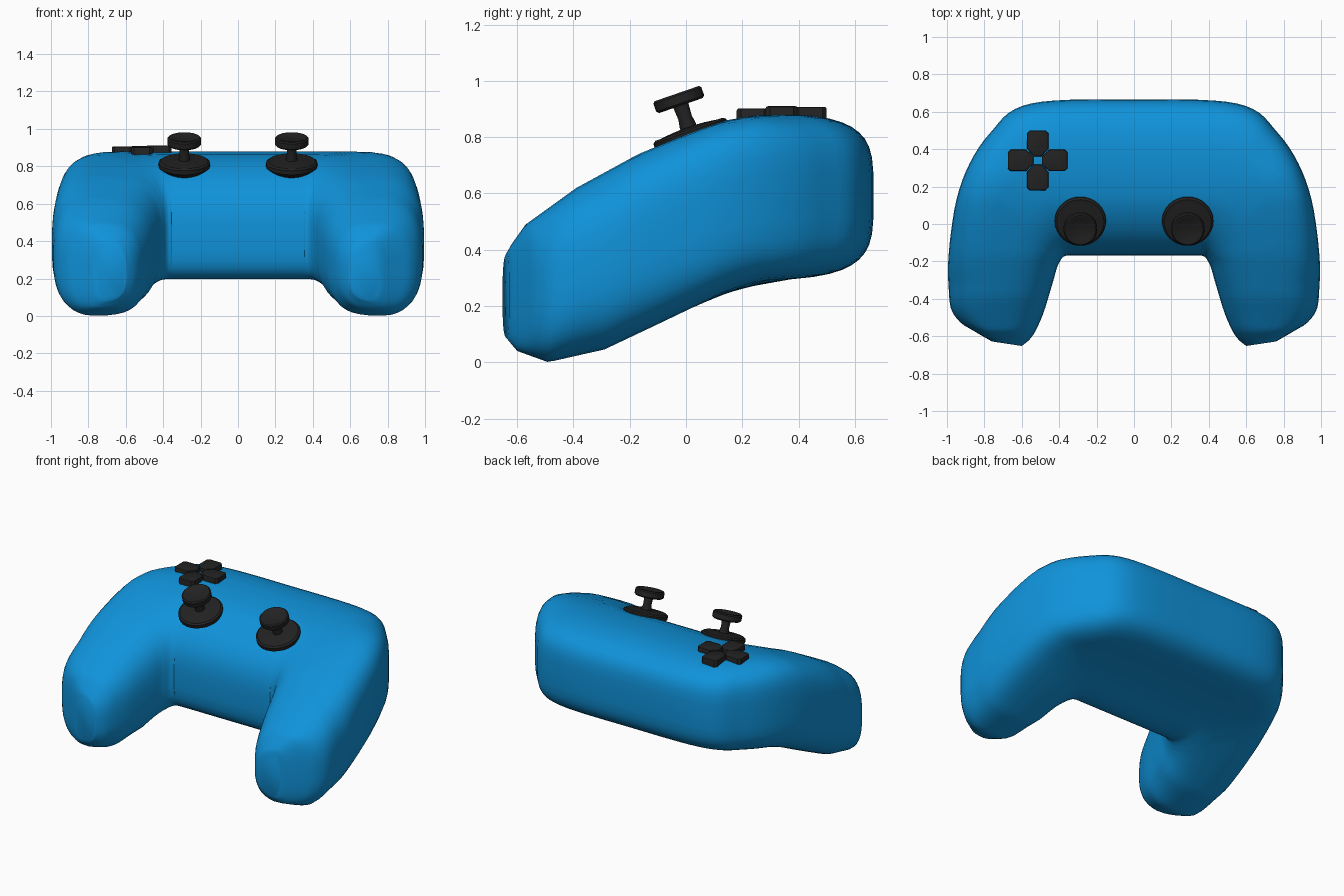
import bpy, bmesh, math
from mathutils import Matrix, Vector

if "Cube" in bpy.data.objects:
    bpy.data.objects.remove(bpy.data.objects["Cube"])


def material(name, rgb):
    m = bpy.data.materials.new(name)
    m.diffuse_color = (*rgb, 1)
    m.use_nodes = True
    m.node_tree.nodes["Principled BSDF"].inputs["Base Color"].default_value = m.diffuse_color
    return m


blue = material("bright blue plastic", (0.005, 0.29, 0.70))
black = material("black rubber", (0.016, 0.016, 0.016))


def finish(bm, name, mat, angle=None):
    bmesh.ops.recalc_face_normals(bm, faces=bm.faces)
    me = bpy.data.meshes.new(name)
    bm.to_mesh(me)
    bm.free()
    me.materials.append(mat)
    ob = bpy.data.objects.new(name, me)
    bpy.context.collection.objects.link(ob)
    me.polygons.foreach_set("use_smooth", [True] * len(me.polygons))
    if angle:
        bpy.ops.object.select_all(action='DESELECT')
        ob.select_set(True)
        bpy.context.view_layer.objects.active = ob
        bpy.ops.object.shade_smooth_by_angle(angle=math.radians(angle))
    return ob


def lerp_table(tab, y):
    if y <= tab[0][0]:
        return tab[0][1]
    for (a, p), (b, q) in zip(tab, tab[1:]):
        if y <= b:
            return p + (q - p) * (y - a) / (b - a)
    return tab[-1][1]


# Body: side profile heights along y
TOP = [(-.67, .33), (-.62, .42), (-.57, .49), (-.39, .62), (-.17, .74), (0, .81),
       (.14, .86), (.26, .88), (.45, .88), (.67, .868)]
BOTTOM = [(-.67, .15), (-.65, .1), (-.6, .04), (-.49, 0), (-.29, .045), (-.1, .135),
          (.14, .25), (.26, .287), (.46, .30), (.67, .315)]

# Plan outline of the right half: inner x, y and outer x, y, from middle to grip tip
HALF = [(0, -.17, 0, .665), (.32, -.17, .34, .665), (.355, -.17, .55, .645),
        (.37, -.172, .67, .595), (.38, -.178, .75, .51), (.385, -.183, .83, .41),
        (.39, -.19, .90, .28), (.395, -.20, .95, .13), (.41, -.23, .98, -.05),
        (.43, -.30, .995, -.22), (.455, -.385, .992, -.33), (.485, -.48, .98, -.45),
        (.525, -.57, .93, -.525), (.56, -.62, .86, -.57), (.60, -.652, .76, -.628)]


def refine(rows, steps=3):
    out = []
    for i in range(len(rows) - 1):
        p = [rows[max(0, min(len(rows) - 1, i + k))] for k in (-1, 0, 1, 2)]
        for s in range(steps):
            t = s / steps
            out.append((tuple(
                .5 * (2 * b + (c - a) * t + (2 * a - 5 * b + 4 * c - d) * t * t
                      + (3 * b - a - 3 * c + d) * t ** 3)
                for a, b, c, d in zip(*p)), (i + t) / (len(rows) - 1)))
    return out + [(rows[-1], 1.0)]


half = refine(HALF)
full = [((-r[0], r[1], -r[2], r[3]), f) for r, f in reversed(half[1:])] + half
bm = bmesh.new()
rings = []
N = 40
for (ix, iy, ox, oy), f in full:
    ring = []
    for k in range(N):
        a = 2 * math.pi * (k + .5) / N
        c, s = math.cos(a), math.sin(a)
        n = (4.1 if c > 0 else 3.2) if f < .4 else None
        if n is None:
            w = min(1, (f - .4) / .3)
            n = (4.1 if c > 0 else 3.2) * (1 - w) + 2.8 * w
        u = math.copysign(abs(c) ** (2 / n), c)
        v = math.copysign(abs(s) ** (2 / n), s)
        g = (u + 1) / 2
        x, y = ix + (ox - ix) * g, iy + (oy - iy) * g
        t, b = lerp_table(TOP, y), lerp_table(BOTTOM, y)
        ring.append(bm.verts.new((x, y, (t + b) / 2 + v * (t - b) / 2)))
    rings.append(ring)
for r0, r1 in zip(rings, rings[1:]):
    for k in range(N):
        j = (k + 1) % N
        bm.faces.new((r0[k], r0[j], r1[j], r1[k]))
bm.faces.new(rings[0])
bm.faces.new(rings[-1])
finish(bm, "body_shell", blue)

# Thumbsticks: lathed collar, stem and dished cap, tilted to the face
COLLAR = [(.075, -.065), (.137, -.015), (.137, .008), (.126, .016), (.108, .016),
          (.06, .022), (0, .025)]
STICK = [(.03, .0), (.03, .03), (.025, .06), (.028, .105), (.082, .105), (.09, .113),
         (.09, .143), (.083, .15), (.072, .15), (.06, .143), (0, .141)]


def lathe(name, profile, place, segs=32):
    bm = bmesh.new()
    vs = [bm.verts.new((r, 0, z)) for r, z in profile]
    es = [bm.edges.new(e) for e in zip(vs, vs[1:])]
    bmesh.ops.spin(bm, geom=vs + es, cent=(0, 0, 0), axis=(0, 0, 1),
                   angle=2 * math.pi, steps=segs, use_duplicate=False)
    bmesh.ops.remove_doubles(bm, verts=bm.verts, dist=1e-4)
    bm.transform(place)
    finish(bm, name, black, 35)


for side, x in (("left", -.287), ("right", .287)):
    place = Matrix.Translation((x, .016, .813)) @ Matrix.Rotation(math.radians(19), 4, 'X')
    lathe(side + "_stick_collar", COLLAR, place)
    lathe(side + "_thumbstick", STICK, place)

# Direction pad: four bevelled arrow keys
KEY = [(-.02, .022), (.02, .022), (.057, .062), (.057, .145), (.042, .16),
       (-.042, .16), (-.057, .145), (-.057, .062)]
for i, name in enumerate(("back", "left", "front", "right")):
    bm = bmesh.new()
    base = bm.faces.new([bm.verts.new((x, y, 0)) for x, y in KEY])
    ext = bmesh.ops.extrude_face_region(bm, geom=[base])
    tops = [v for v in ext["geom"] if isinstance(v, bmesh.types.BMVert)]
    bmesh.ops.translate(bm, verts=tops, vec=(0, 0, .06))
    rim = [e for e in bm.edges if all(v.co.z > .05 for v in e.verts)]
    bmesh.ops.bevel(bm, geom=rim, offset=.008, segments=2, affect='EDGES', profile=.5)
    bm.transform(Matrix.Translation((-.515, .34, (.848, .846, .842, .85)[i]))
                 @ Matrix.Rotation(i * math.pi / 2, 4, 'Z'))
    finish(bm, "pad_key_" + name, black, 35)
